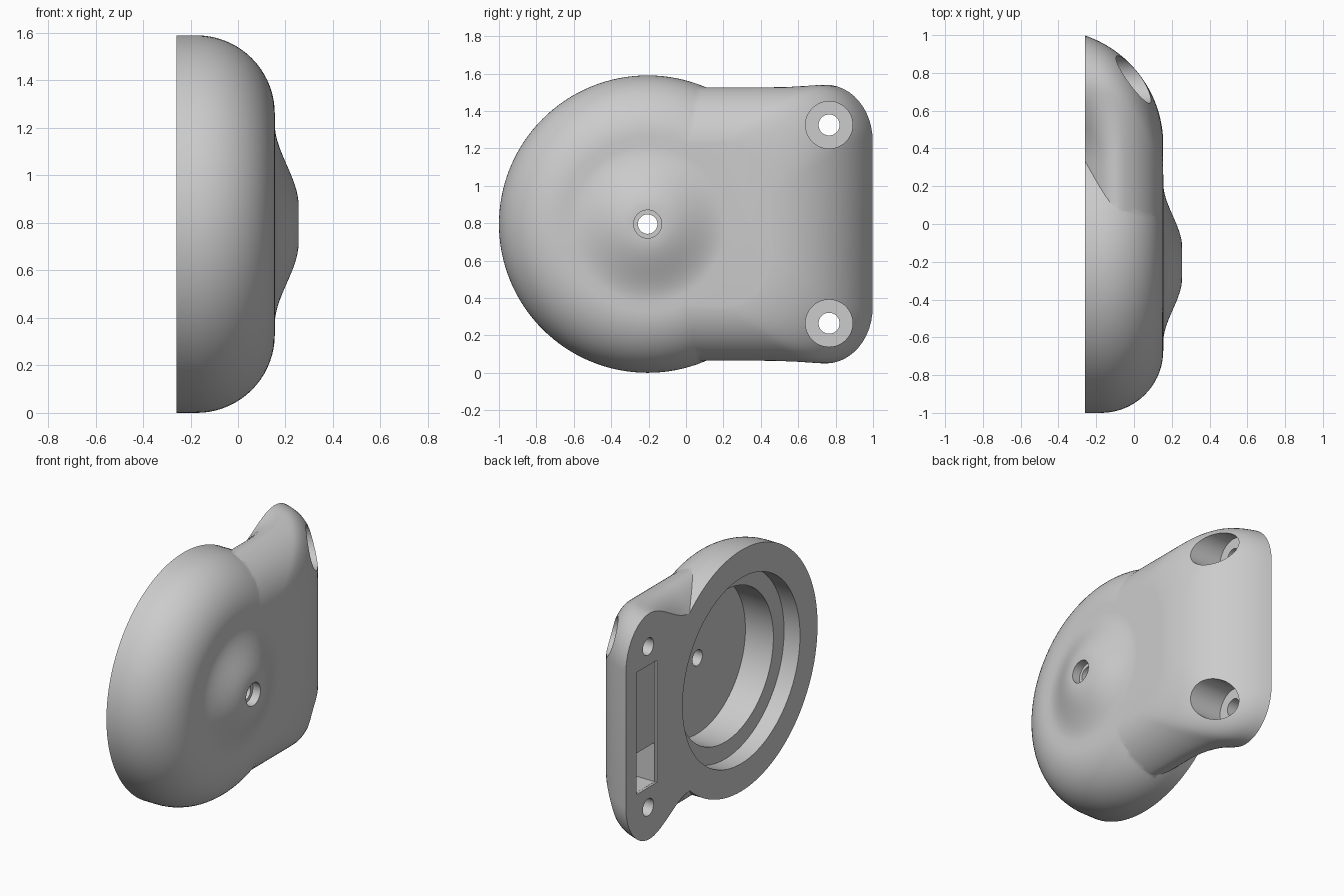
import bpy, bmesh
from math import sin, cos, pi, sqrt

cube = bpy.data.objects.get("Cube")
if cube:
    bpy.data.objects.remove(cube, do_unlink=True)

BACK, FRONT = -0.26, 0.155          # flat mounting face and outer face along x
CY, CZ = -0.205, 0.795              # centre of the round part
R = 0.795
FILLET = 0.33

grey = bpy.data.materials.new("plain_grey")
grey.use_nodes = True
grey.diffuse_color = (0.6, 0.6, 0.6, 1)
grey.node_tree.nodes["Principled BSDF"].inputs["Base Color"].default_value = (0.6, 0.6, 0.6, 1)


def loft(name, rings):
    """Closed solid through equally sized rings of points."""
    bm = bmesh.new()
    loops = [[bm.verts.new(p) for p in ring] for ring in rings]
    n = len(loops[0])
    for a, b in zip(loops, loops[1:]):
        for i in range(n):
            j = (i + 1) % n
            bm.faces.new((a[i], a[j], b[j], b[i]))
    bm.faces.new(loops[0])
    bm.faces.new(loops[-1])
    bmesh.ops.recalc_face_normals(bm, faces=bm.faces)
    mesh = bpy.data.meshes.new(name)
    bm.to_mesh(mesh)
    bm.free()
    mesh.materials.append(grey)
    obj = bpy.data.objects.new(name, mesh)
    bpy.context.collection.objects.link(obj)
    return obj


def lathe(name, profile, y, z, n=48):
    """Turn (x, radius) points around an axis parallel to x."""
    return loft(name, [[(x, y + r * cos(2 * pi * i / n), z + r * sin(2 * pi * i / n))
                        for i in range(n)] for x, r in profile])


def block(name, x0, x1, y0, y1, z0, z1):
    return loft(name, [[(x, y0, z0), (x, y1, z0), (x, y1, z1), (x, y0, z1)] for x in (x0, x1)])


def combine(body, tool, operation):
    mod = body.modifiers.new(tool.name, 'BOOLEAN')
    mod.object = tool
    mod.operation = operation
    mod.solver = 'EXACT'
    bpy.context.view_layer.objects.active = body
    bpy.ops.object.modifier_apply(modifier=mod.name)
    bpy.data.objects.remove(tool, do_unlink=True)


def inset(x):
    """How far the rounded rim has pulled in at height x."""
    h = min(max(x - FRONT + FILLET, 0), FILLET)
    return FILLET - sqrt(FILLET ** 2 - h ** 2)


def smooth(t):
    t = min(max(t, 0), 1)
    return t * t * (3 - 2 * t)


# Round dome with a bell-shaped boss in the middle
profile = [(-0.32, R)]
for i in range(19):
    a = pi / 2 * i / 18
    profile.append((FRONT - FILLET + FILLET * sin(a), R - FILLET + FILLET * cos(a)))
for i in range(17):
    t = i / 16
    profile.append((FRONT + 0.1 * smooth(t), 0.42 - 0.34 * t))
housing = lathe("housing", profile, CY, CZ, 128)


# Hinge-side slab: rounded corners, curved end, scooped neck beside the dome
def slab_ring(x):
    xc = max(x, BACK)
    half = 0.745 - inset(xc)
    end = 0.42 + sqrt(0.61 ** 2 - (xc + 0.455) ** 2)
    ry, rz = 0.25, 0.3
    scoop = 0.16 * max(0, 1 - (xc - BACK) / 0.2) ** 2
    y1 = end - ry
    side = []
    for i in range(25):
        y = CY + (y1 - CY) * i / 24
        side.append((y, half - scoop * smooth((0.75 - y) / 0.42)))
    for i in range(1, 13):
        a = pi / 2 * i / 12
        side.append((y1 + ry * sin(a), half - rz + rz * cos(a)))
    return ([(x, y, CZ + z) for y, z in side]
            + [(x, y, CZ - z) for y, z in reversed(side)])


levels = [-0.3] + [BACK + (FRONT - 0.001 - BACK) * sin(pi / 2 * i / 24) for i in range(25)]
combine(housing, loft("slab", [slab_ring(x) for x in levels]), 'UNION')

# Trim to the flat mounting face
combine(housing, block("trim", -1, BACK, -2, 2, -1, 3), 'DIFFERENCE')

# Stepped round cavity, and the centre hole with its counterbore
combine(housing, lathe("cavity", [(-0.4, 0.612), (-0.144, 0.612), (-0.144, 0.5), (0.06, 0.5)],
                       CY, CZ, 96), 'DIFFERENCE')
combine(housing, lathe("centre_hole", [(0, 0.052), (0.2, 0.052), (0.2, 0.075), (0.4, 0.075)],
                       CY, CZ), 'DIFFERENCE')

# Counterbored screw holes near both corners
for side in (-1, 1):
    combine(housing, lathe("screw_hole", [(-0.4, 0.056), (-0.15, 0.056), (-0.15, 0.126), (0.4, 0.126)],
                           0.765, CZ + side * 0.53), 'DIFFERENCE')

# Shallow slot with a deeper pocket at its lower end
combine(housing, block("slot", -0.4, BACK + 0.015, 0.675, 0.885, 0.395, 1.2), 'DIFFERENCE')
combine(housing, block("slot_pocket", -0.4, BACK + 0.15, 0.676, 0.884, 0.396, 0.655), 'DIFFERENCE')

bpy.ops.object.select_all(action='DESELECT')
housing.select_set(True)
bpy.context.view_layer.objects.active = housing
bpy.ops.object.shade_smooth_by_angle(angle=0.52)
